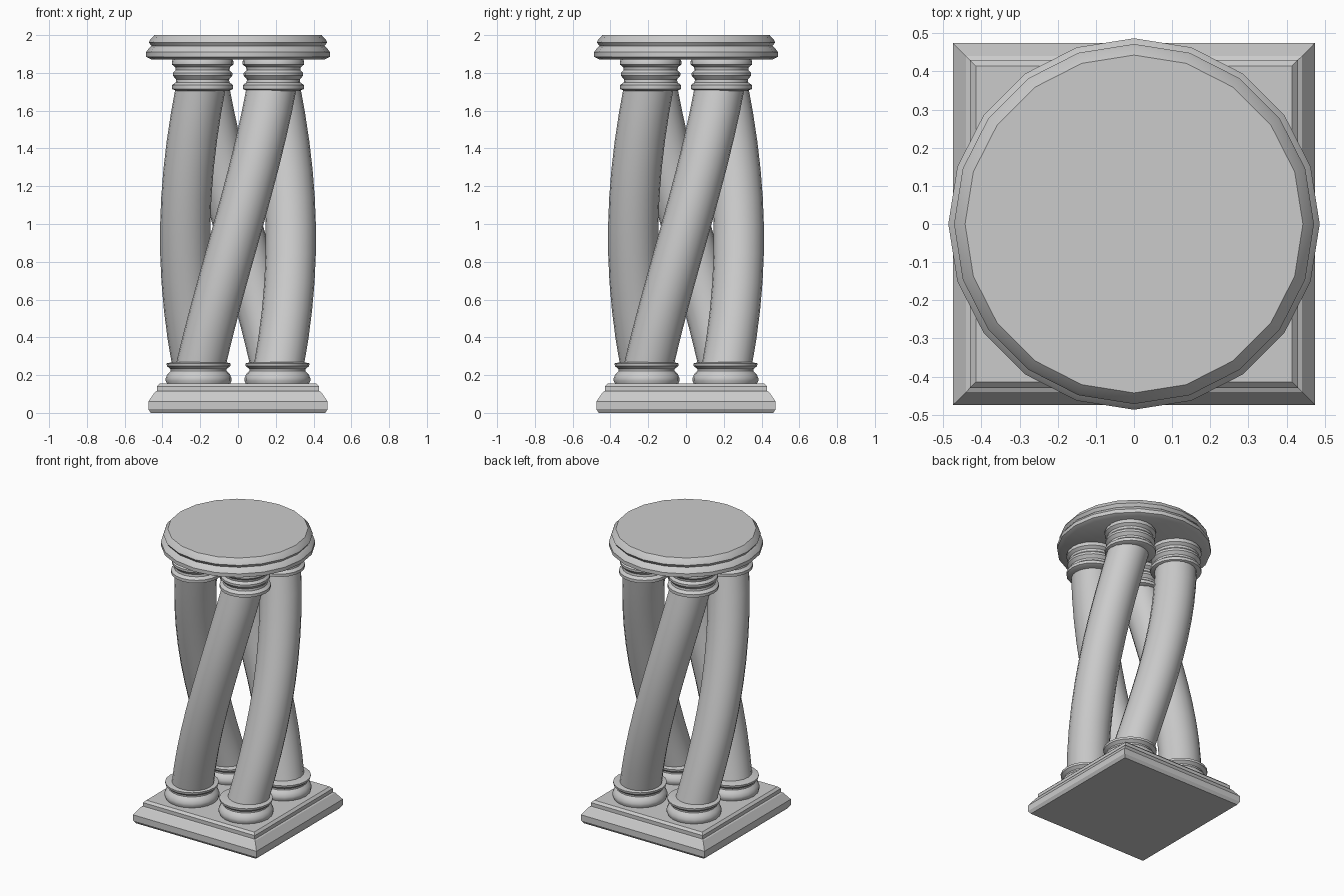
import bpy, bmesh
from math import sin, cos, pi, radians, sqrt

if "Cube" in bpy.data.objects:
    bpy.data.objects.remove(bpy.data.objects["Cube"])


def stack(name, rings, sides, start=0.0, smooth=35):
    """Skin horizontal rings given as (x, y, z, radius), capped at both ends."""
    bm = bmesh.new()
    loops = []
    for x, y, z, r in rings:
        loops.append([bm.verts.new((x + r * cos(start + 2 * pi * i / sides),
                                    y + r * sin(start + 2 * pi * i / sides), z))
                      for i in range(sides)])
    for a, b in zip(loops, loops[1:]):
        for i in range(sides):
            j = (i + 1) % sides
            bm.faces.new((a[i], a[j], b[j], b[i]))
    bm.faces.new(loops[0][::-1])
    bm.faces.new(loops[-1])
    mesh = bpy.data.meshes.new(name)
    bm.to_mesh(mesh)
    bm.free()
    if smooth:
        mesh.shade_smooth()
        mesh.set_sharp_from_angle(angle=radians(smooth))
    obj = bpy.data.objects.new(name, mesh)
    bpy.context.collection.objects.link(obj)
    return obj


def lathe(name, profile, sides, x=0, y=0, start=0.0, smooth=35):
    return stack(name, [(x, y, z, r) for r, z in profile], sides, start, smooth)


# Square stepped plinth (half widths)
plinth = [(.462, 0), (.475, .02), (.475, .06), (.44, .11), (.43, .115),
          (.43, .14), (.415, .155)]
lathe("plinth", [(w * sqrt(2), z) for w, z in plinth], 4, start=pi / 4, smooth=0)

# Round top slab
lathe("top_slab", [(.46, 1.872), (.487, 1.885), (.487, 1.91), (.468, 1.935),
                   (.458, 1.942), (.472, 1.962), (.465, 1.975), (.443, 2.0)], 20)

base = [(.165, .15), (.174, .17), (.174, .185), (.165, .205), (.148, .222),
        (.148, .232), (.168, .248), (.17, .262), (.135, .27)]
capital = [(.14, 1.705), (.162, 1.715), (.162, 1.735), (.142, 1.75), (.14, 1.765),
           (.157, 1.785), (.157, 1.80), (.142, 1.815), (.145, 1.83), (.163, 1.845),
           (.163, 1.862), (.155, 1.875)]

# Four columns, each making a quarter turn around the centre
for k in range(4):
    mid = -pi / 2 + k * pi / 2
    a0, a1 = mid - pi / 4, mid + pi / 4
    lathe(f"column_base_{k+1}", base, 20, .295 * cos(a0), .295 * sin(a0))
    lathe(f"column_capital_{k+1}", capital, 20, .265 * cos(a1), .265 * sin(a1))
    rings = []
    for i in range(11):
        t = i / 10
        a = mid + radians(-43 + 86 * t)
        d = .293 - .027 * t
        rings.append((d * cos(a), d * sin(a), .24 + 1.5 * t, .133))
    stack(f"twisted_shaft_{k+1}", rings, 20)
